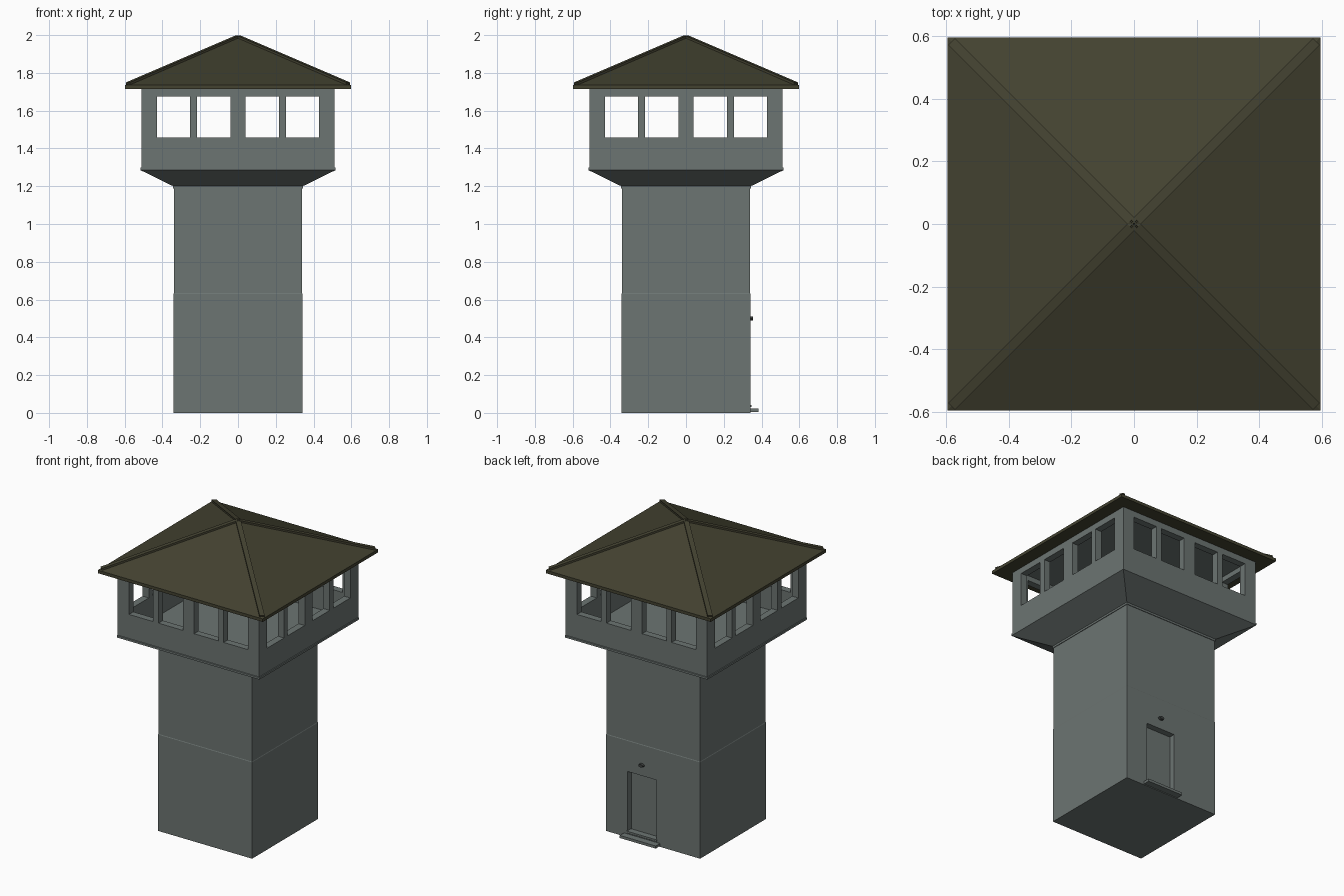
import bpy, bmesh, math
from mathutils import Vector, Matrix

if "Cube" in bpy.data.objects:
    bpy.data.objects.remove(bpy.data.objects["Cube"])


def mat(name, rgb):
    m = bpy.data.materials.new(name)
    m.diffuse_color = (*rgb, 1)
    m.use_nodes = True
    m.node_tree.nodes["Principled BSDF"].inputs["Base Color"].default_value = m.diffuse_color
    return m


CONCRETE = mat("grey concrete", (0.150, 0.176, 0.168))
ROOF = mat("olive roof", (0.056, 0.054, 0.030))
DARK = mat("dark metal", (0.045, 0.050, 0.048))


def finish(name, bm, material):
    bmesh.ops.recalc_face_normals(bm, faces=bm.faces[:])
    me = bpy.data.meshes.new(name)
    bm.to_mesh(me)
    bm.free()
    me.materials.append(material)
    ob = bpy.data.objects.new(name, me)
    bpy.context.collection.objects.link(ob)
    return ob


def loft(bm, profile):
    """Stack square rings of (half width, z) and cap both ends."""
    rings = [[bm.verts.new((sx * h, sy * h, z)) for sx, sy in
              ((-1, -1), (1, -1), (1, 1), (-1, 1))] for h, z in profile]
    for a, b in zip(rings, rings[1:]):
        for i in range(4):
            j = (i + 1) % 4
            bm.faces.new((a[i], a[j], b[j], b[i]))
    bm.faces.new(rings[0])
    bm.faces.new(rings[-1])


def box(name, lo, hi, material):
    bm = bmesh.new()
    lo, hi = Vector(lo), Vector(hi)
    bmesh.ops.create_cube(bm, size=1, matrix=Matrix.Translation((lo + hi) / 2)
                          @ Matrix.Diagonal((*(hi - lo), 1)))
    return finish(name, bm, material)


# Tower shaft with a recessed doorway in the back face
DX0, DX1, DZ0, DZ1 = -0.025, 0.185, 0.025, 0.43
bm = bmesh.new()
loft(bm, [(0.341, 0), (0.341, 0.63), (0.339, 0.634), (0.339, 1.21)])
for co, no in (((DX0, 0, 0), (1, 0, 0)), ((DX1, 0, 0), (1, 0, 0)),
               ((0, 0, DZ0), (0, 0, 1)), ((0, 0, DZ1), (0, 0, 1))):
    bmesh.ops.bisect_plane(bm, geom=bm.verts[:] + bm.edges[:] + bm.faces[:],
                           plane_co=co, plane_no=no)
door = []
for f in bm.faces:
    c = f.calc_center_median()
    if c.y > 0.33 and DX0 < c.x < DX1 and DZ0 < c.z < DZ1:
        door.append(f)
res = bmesh.ops.extrude_discrete_faces(bm, faces=door)
for f in res["faces"]:
    bmesh.ops.translate(bm, verts=f.verts[:], vec=(0, -0.04, 0))
finish("tower_shaft", bm, CONCRETE)

# Doorstep, threshold and lamp
box("doorstep", (-0.05, 0.335, 0.005), (0.21, 0.385, 0.022), CONCRETE)
box("door_threshold", (-0.03, 0.305, 0.03), (0.19, 0.347, 0.042), CONCRETE)
bm = bmesh.new()
bmesh.ops.create_cone(bm, cap_ends=True, segments=16, radius1=0.02, radius2=0.016,
                      depth=0.02, matrix=Matrix.Translation((0.08, 0.346, 0.5))
                      @ Matrix.Diagonal((1, 1, 0.6, 1))
                      @ Matrix.Rotation(-math.pi / 2, 4, 'X'))
finish("door_lamp", bm, DARK)

# Flared cabin base with collar and lip
bm = bmesh.new()
loft(bm, [(0.343, 1.187), (0.343, 1.2), (0.516, 1.285), (0.516, 1.298), (0.508, 1.302)])
finish("cabin_base", bm, CONCRETE)

# Cabin walls: a grid with the window cells left out, then thickened
W = 0.512
xs = [-W, -0.43, -0.255, -0.217, -0.041, 0.041, 0.217, 0.255, 0.43, W]
zs = [1.295, 1.457, 1.675, 1.722]
bm = bmesh.new()
for side in range(4):
    rot = Matrix.Rotation(side * math.pi / 2, 3, 'Z')
    for i in range(9):
        for k in range(3):
            if k == 1 and i % 2 == 1:
                continue
            bm.faces.new([bm.verts.new(rot @ Vector((xs[a], -W, zs[b]))) for a, b in
                          ((i, k), (i + 1, k), (i + 1, k + 1), (i, k + 1))])
bmesh.ops.remove_doubles(bm, verts=bm.verts[:], dist=1e-4)
walls = finish("cabin_walls", bm, CONCRETE)
# make sure the faces point outwards before thickening inwards
bm = bmesh.new()
bm.from_mesh(walls.data)
for f in bm.faces:
    c = f.calc_center_median()
    if f.normal.dot(Vector((c.x, c.y, 0))) < 0:
        f.normal_flip()
bm.to_mesh(walls.data)
bm.free()
mod = walls.modifiers.new("thickness", 'SOLIDIFY')
mod.thickness = 0.045
mod.offset = -1
mod.use_even_offset = True

# Ceiling
box("cabin_ceiling", (-0.47, -0.47, 1.708), (0.47, 0.47, 1.717), CONCRETE)

# Pyramid roof
bm = bmesh.new()
loft(bm, [(0.597, 1.715), (0.597, 1.735), (0.004, 1.991)])
finish("roof", bm, ROOF)

# Raised hip strips
for n, (sx, sy) in enumerate(((1, 1), (-1, 1), (-1, -1), (1, -1))):
    a, b = Vector((0, 0, 1.990)), Vector((sx * 0.582, sy * 0.582, 1.7405))
    d = b - a
    bm = bmesh.new()
    bmesh.ops.create_cube(bm, size=1, matrix=Matrix.Translation((a + b) / 2)
                          @ d.to_track_quat('X', 'Z').to_matrix().to_4x4()
                          @ Matrix.Diagonal((d.length, 0.03, 0.018, 1)))
    finish("roof_hip_%d" % (n + 1), bm, ROOF)
